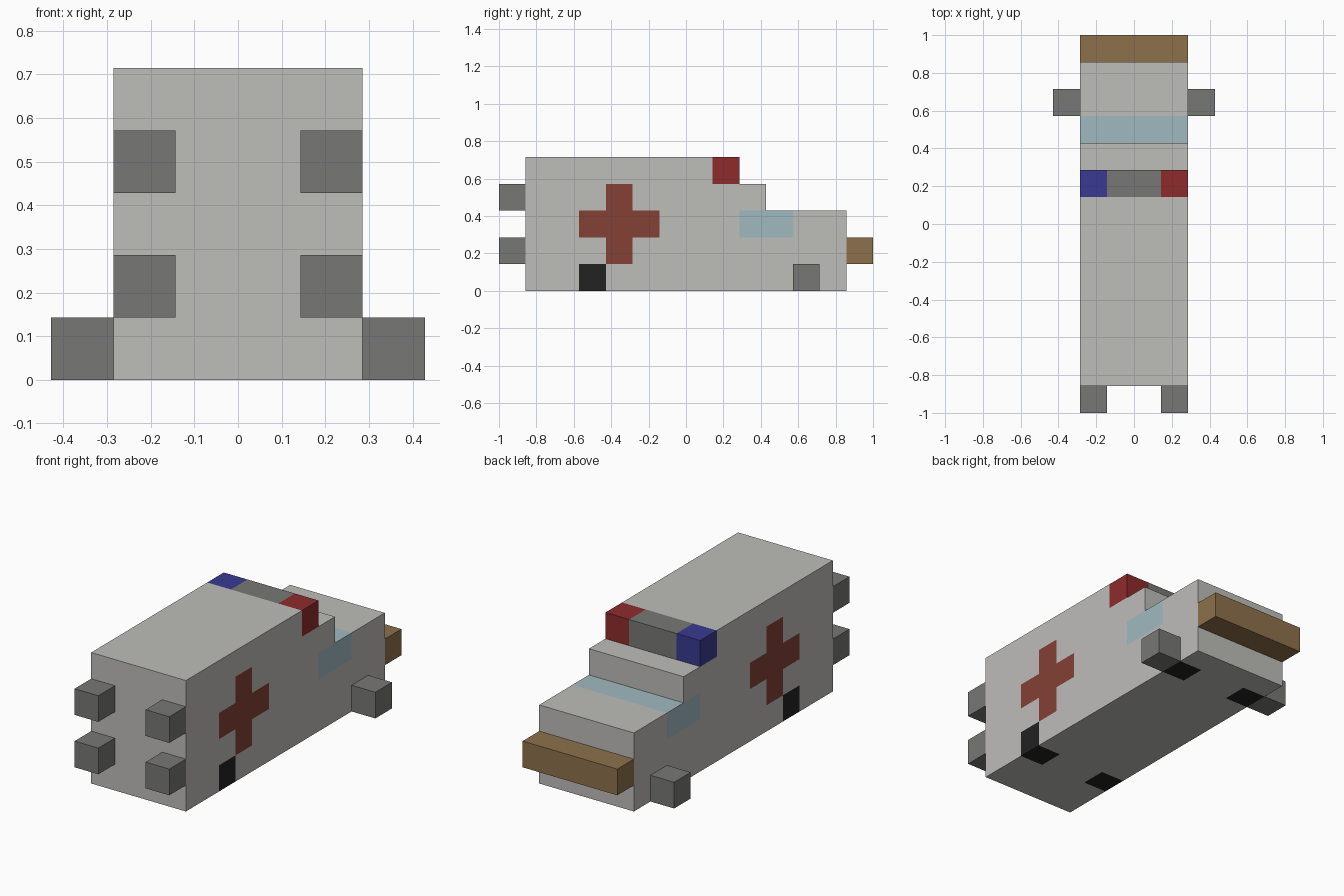
import bpy, bmesh
from mathutils import Vector

cube = bpy.data.objects.get("Cube")
if cube:
    bpy.data.objects.remove(cube, do_unlink=True)

U = 1 / 7  # one block


def material(name, rgb):
    linear = [((c / 255 + 0.055) / 1.055) ** 2.4 for c in rgb]
    mat = bpy.data.materials.new(name)
    mat.use_nodes = True
    mat.diffuse_color = (*linear, 1)
    mat.node_tree.nodes["Principled BSDF"].inputs["Base Color"].default_value = (*linear, 1)
    return mat


white = material("off_white", (190, 189, 186))
grey = material("mid_grey", (119, 119, 117))
cross_red = material("cross_red", (132, 65, 53))
glass = material("pale_blue_glass", (160, 186, 192))
black = material("tyre_black", (34, 34, 34))
lamp_red = material("lamp_red", (143, 43, 44))
lamp_blue = material("lamp_blue", (58, 58, 146))
wood = material("bumper_brown", (141, 113, 76))


def finish(name, bm, mats):
    mesh = bpy.data.meshes.new(name)
    bm.to_mesh(mesh)
    bm.free()
    for m in mats:
        mesh.materials.append(m)
    obj = bpy.data.objects.new(name, mesh)
    bpy.context.collection.objects.link(obj)
    return obj


def box(name, low, high, mat):
    """Block between two corners given in block units."""
    low, high = Vector(low) * U, Vector(high) * U
    bm = bmesh.new()
    bmesh.ops.create_cube(bm, size=1)
    bmesh.ops.scale(bm, vec=high - low, verts=bm.verts)
    bmesh.ops.translate(bm, vec=(low + high) / 2, verts=bm.verts)
    return finish(name, bm, [mat])


def paint(c, n):
    """Material slot for a body face from its centre (in blocks) and normal."""
    x, y, z = c
    side, under, top = abs(n.x) > 0.5, n.z < -0.5, n.z > 0.5
    if side and ((-4 < y < -1 and 2 < z < 3) or (-3 < y < -2 and 1 < z < 4)):
        return 1  # cross
    if (side and 2 < y < 4 and 2 < z < 3) or (top and 3 < y < 4):
        return 2  # windows
    if side and -4 < y < -3 and z < 1:
        return 3  # rear tyre sides
    if under and abs(x) > 1 and (-4 < y < -3 or 4 < y < 5):
        return 3  # tyre undersides
    return 0


# Stepped body: side profile extruded across, cut along the block grid
profile = [(-6, 0), (6, 0), (6, 3), (3, 3), (3, 4), (1, 4), (1, 5), (-6, 5)]
bm = bmesh.new()
face = bm.faces.new([bm.verts.new((-2, y, z)) for y, z in profile])
ext = bmesh.ops.extrude_face_region(bm, geom=[face])
bmesh.ops.translate(bm, vec=(4, 0, 0),
                    verts=[g for g in ext["geom"] if isinstance(g, bmesh.types.BMVert)])
cuts = [(0, i) for i in (-1, 1)] + [(1, i) for i in range(-5, 6)] + [(2, i) for i in range(1, 5)]
for axis, i in cuts:
    normal = Vector((0, 0, 0))
    normal[axis] = 1
    bmesh.ops.bisect_plane(bm, geom=bm.verts[:] + bm.edges[:] + bm.faces[:],
                           plane_co=normal * i, plane_no=normal, dist=1e-5)
bmesh.ops.recalc_face_normals(bm, faces=bm.faces)
for f in bm.faces:
    f.material_index = paint(f.calc_center_median(), f.normal)
bmesh.ops.scale(bm, vec=(U, U, U), verts=bm.verts)
finish("body", bm, [white, cross_red, glass, black])

# Roof light bar
box("light_bar_centre", (-1, 1, 4), (1, 2, 5), grey)
box("left_lamp", (1, 1, 4), (2, 2, 5), lamp_red)
box("right_lamp", (-2, 1, 4), (-1, 2, 5), lamp_blue)

# Bumper
box("bumper", (-2, 6, 1), (2, 7, 2), wood)

# Mirrored wheel blocks and end blocks
for side, x_out, x_in in (("left", 2, 1), ("right", -3, -2)):
    box(side + "_wheel", (x_out, 4, 0), (x_out + 1, 5, 1), grey)
    for level, z in (("lower", 1), ("upper", 3)):
        box(f"{side}_{level}_end_block", (x_in, -7, z), (x_in + 1, -6, z + 1), grey)
